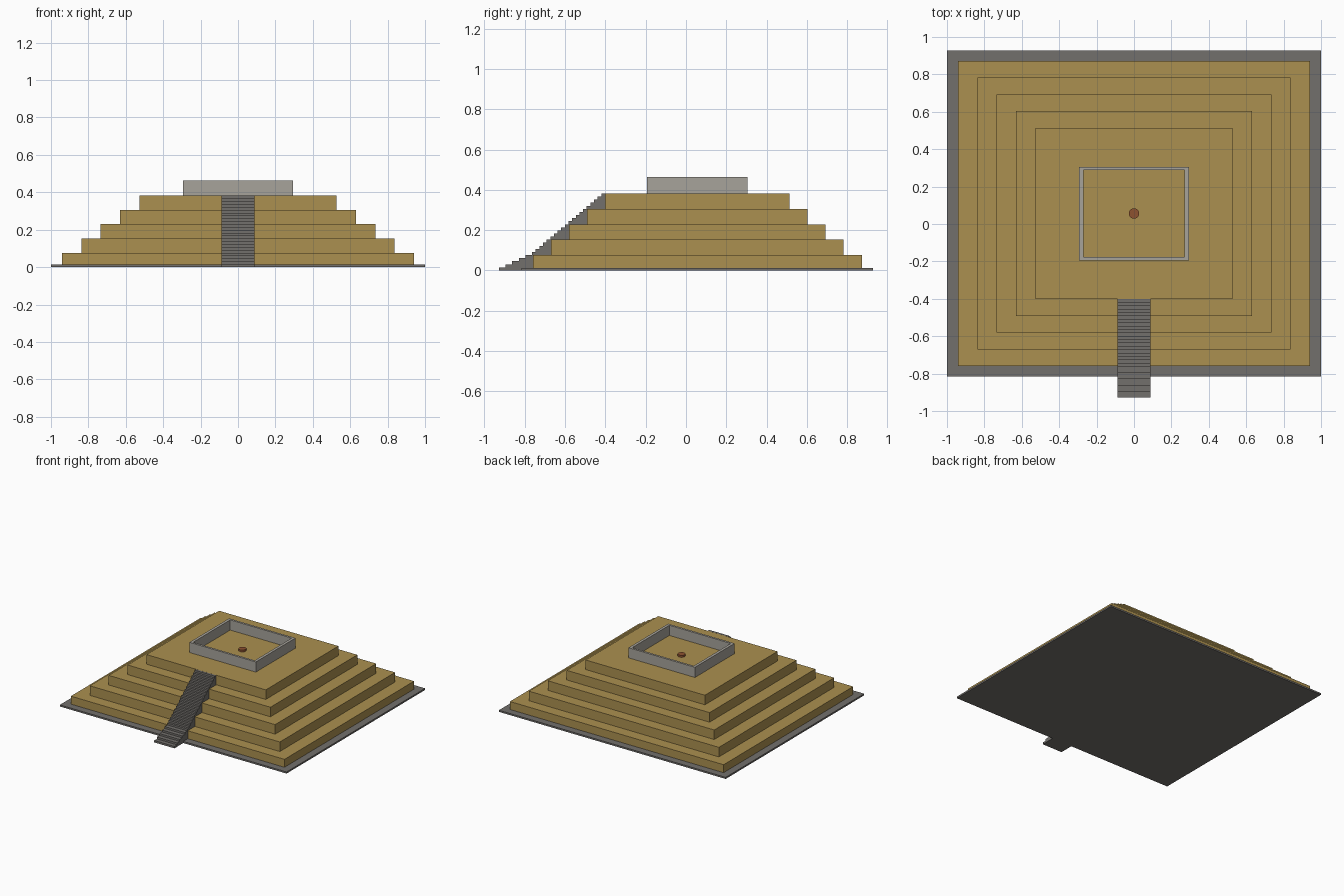
import bpy, bmesh

if "Cube" in bpy.data.objects:
    bpy.data.objects.remove(bpy.data.objects["Cube"])

CY = 0.056          # pyramid centre in y
RISE = 0.0764       # height of one terrace
TOP = 5 * RISE


def material(name, rgb):
    m = bpy.data.materials.new(name)
    m.diffuse_color = (*rgb, 1)
    m.use_nodes = True
    m.node_tree.nodes["Principled BSDF"].inputs["Base Color"].default_value = m.diffuse_color
    return m


earth = material("earth", (0.41, 0.28, 0.08))
dark_stone = material("dark_stone", (0.17, 0.16, 0.15))
pale_stone = material("pale_stone", (0.39, 0.37, 0.33))
clay = material("clay", (0.27, 0.085, 0.03))


def add_object(name, bm, mat):
    bmesh.ops.recalc_face_normals(bm, faces=bm.faces)
    me = bpy.data.meshes.new(name)
    bm.to_mesh(me)
    bm.free()
    me.materials.append(mat)
    ob = bpy.data.objects.new(name, me)
    bpy.context.collection.objects.link(ob)
    return ob


def box(name, hx, hy, z0, z1, mat):
    bm = bmesh.new()
    bmesh.ops.create_cube(bm, size=1)
    for v in bm.verts:
        v.co = (v.co.x * 2 * hx, CY + v.co.y * 2 * hy, z0 if v.co.z < 0 else z1)
    return add_object(name, bm, mat)


# Ground slab
BASE = 0.013
box("base_slab", 1.0, 0.8725, 0, BASE, dark_stone)

# Five stacked terraces
for i in range(5):
    box(f"terrace_{i + 1}", 0.942 - 0.104 * i, 0.816 - 0.0897 * i,
        BASE if i == 0 else i * RISE, (i + 1) * RISE, earth)

# Low wall around the summit: rectangular ring extruded upward
bm = bmesh.new()
rings = []
for hx, hy in ((0.293, 0.25), (0.271, 0.233)):
    rings.append([bm.verts.new((sx * hx, CY + sy * hy, TOP))
                  for sx, sy in ((-1, -1), (1, -1), (1, 1), (-1, 1))])
outer, inner = rings
faces = [bm.faces.new((outer[i], outer[(i + 1) % 4], inner[(i + 1) % 4], inner[i]))
         for i in range(4)]
ext = bmesh.ops.extrude_face_region(bm, geom=faces, use_keep_orig=True)
bmesh.ops.translate(bm, vec=(0, 0, 0.081),
                    verts=[g for g in ext["geom"] if isinstance(g, bmesh.types.BMVert)])
add_object("summit_wall", bm, pale_stone)

# Hearth disc in the middle of the summit
bpy.ops.mesh.primitive_cylinder_add(vertices=24, radius=0.028, depth=0.015,
                                    location=(0, CY, TOP + 0.0075))
hearth = bpy.context.object
hearth.name = "hearth"
hearth.data.materials.append(clay)
bpy.ops.object.shade_smooth_by_angle()

# Staircase: shallow lower flight, then a steep flight to the summit
profile = []
y, z = -0.928, 0.0
step = RISE / 5
for i in range(25):
    profile.append((y, z))
    z += step
    profile.append((y, z))
    y += 0.164 / 5 if i < 5 else 0.362 / 20
profile += [(y, z), (y, 0)]
bm = bmesh.new()
side = bm.faces.new([bm.verts.new((-0.089, py, pz)) for py, pz in profile])
ext = bmesh.ops.extrude_face_region(bm, geom=[side], use_keep_orig=True)
bmesh.ops.translate(bm, vec=(0.178, 0, 0),
                    verts=[g for g in ext["geom"] if isinstance(g, bmesh.types.BMVert)])
add_object("staircase", bm, dark_stone)
